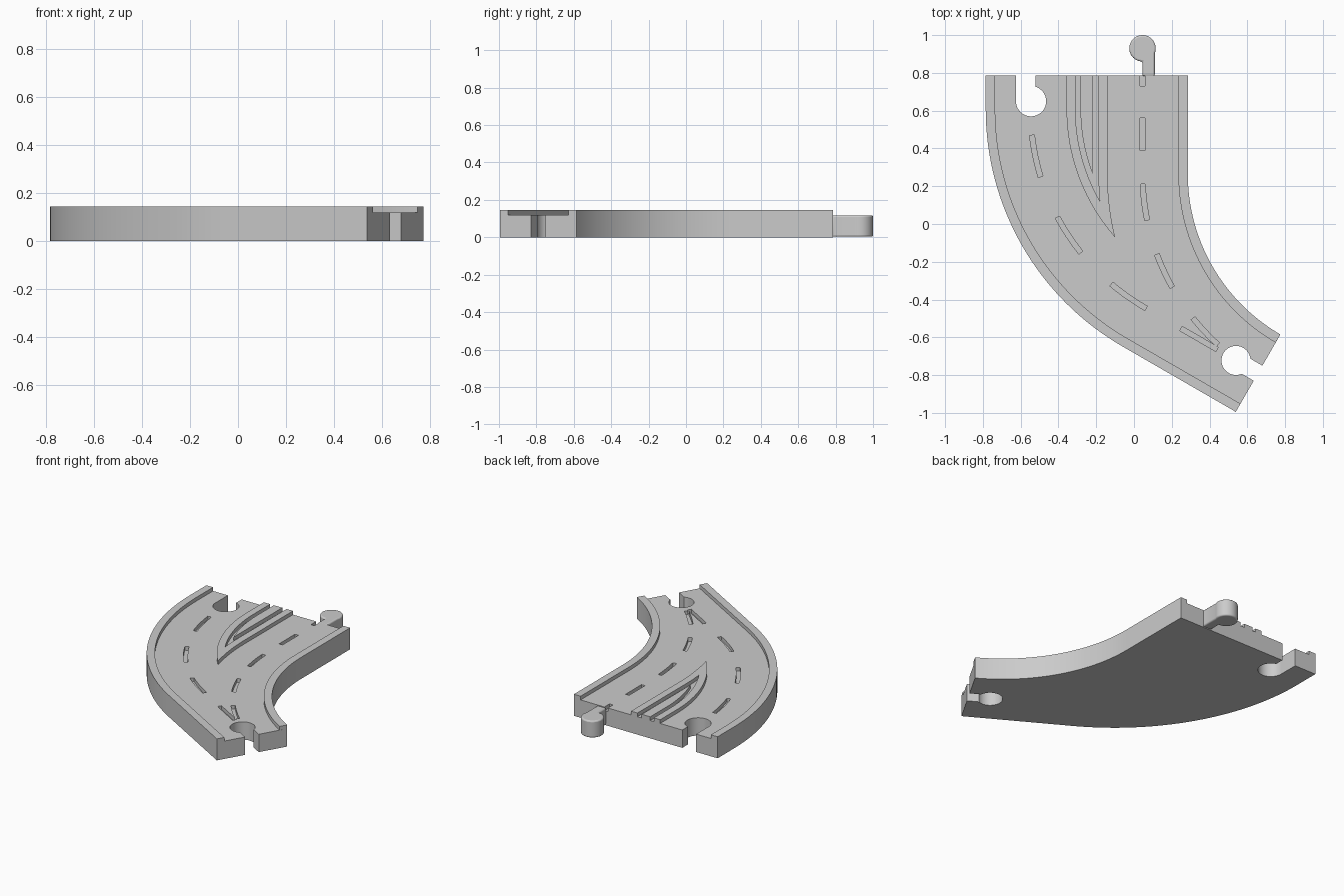
import bpy, bmesh
from math import sin, cos, acos, atan2, radians, pi
from mathutils import Vector, Matrix
from mathutils.geometry import intersect_sphere_sphere_2d

cube = bpy.data.objects.get("Cube")
if cube:
    bpy.data.objects.remove(cube)

GREY = bpy.data.materials.new("plain grey")
GREY.use_nodes = True
GREY.diffuse_color = (0.6, 0.6, 0.6, 1)
GREY.node_tree.nodes["Principled BSDF"].inputs["Base Color"].default_value = (0.6, 0.6, 0.6, 1)

BACK = 0.785                       # y of the straight back edge
ROAD, TOP = 0.12, 0.145            # road surface and rail heights
CURVE = radians(60)
BEND = Vector((0.665, 0.607))      # centre of the left lane's bend
TURN = Vector((1.265, 0.264))      # centre of the right lane's bend
END = Vector((0.657, -0.79))       # middle of the angled front end
AHEAD = Vector((sin(CURVE), -cos(CURVE)))


def on_arc(c, r, a):
    return c - r * Vector((cos(a), sin(a)))


def arc(c, r, a0, a1, n=32):
    return [on_arc(c, r, a0 + (a1 - a0) * i / n) for i in range(n + 1)]


def lane(c, r):
    """Line parallel to a lane, from the back edge to the front end."""
    pts = [Vector((c.x - r, BACK))] + arc(c, r, 0, CURVE)
    rest = (END - pts[-1]).dot(AHEAD)
    if rest > 0.01:
        pts.append(pts[-1] + AHEAD * rest)
    return pts


def wedge(r_left, r_right):
    """Left and right edges of a wedge between the lanes, meeting at a tip."""
    tip = min(intersect_sphere_sphere_2d(BEND, r_left, TURN, r_right),
              key=lambda p: p.y)
    sides = []
    for c, r in ((BEND, r_left), (TURN, r_right)):
        d = c - tip
        sides.append([Vector((c.x - r, BACK))] + arc(c, r, 0, atan2(d.y, d.x)))
    return sides[0], sides[1]


def keyhole(centre, r, x0, x1, length, turn):
    """Round head with a straight neck, the neck pointing along +y before turning."""
    a0, a1 = acos(x1 / r), acos(x0 / r) - 2 * pi
    pts = [Vector((x0, length)), Vector((x1, length))]
    pts += [Vector((r * cos(a0 + (a1 - a0) * i / 40), r * sin(a0 + (a1 - a0) * i / 40)))
            for i in range(41)]
    rot = Matrix.Rotation(turn, 2)
    return [Vector(centre) + rot @ p for p in pts]


def plate(name, outline, z0, z1):
    """Extrude a flat outline between two heights."""
    bm = bmesh.new()
    face = bm.faces.new([bm.verts.new((p.x, p.y, z0)) for p in outline])
    top = bmesh.ops.extrude_face_region(bm, geom=[face])["geom"]
    bmesh.ops.translate(bm, vec=(0, 0, z1 - z0),
                        verts=[v for v in top if isinstance(v, bmesh.types.BMVert)])
    bmesh.ops.remove_doubles(bm, verts=bm.verts, dist=0.0001)
    bmesh.ops.recalc_face_normals(bm, faces=bm.faces)
    mesh = bpy.data.meshes.new(name)
    bm.to_mesh(mesh)
    bm.free()
    mesh.materials.append(GREY)
    obj = bpy.data.objects.new(name, mesh)
    bpy.context.collection.objects.link(obj)
    return obj


def activate(obj):
    bpy.ops.object.select_all(action="DESELECT")
    obj.select_set(True)
    bpy.context.view_layer.objects.active = obj


def cut(obj, outline, z0, z1):
    cutter = plate("cutter", outline, z0, z1)
    cutter.hide_render = True
    mod = obj.modifiers.new("cut", "BOOLEAN")
    mod.operation, mod.solver, mod.object = "DIFFERENCE", "EXACT", cutter
    activate(obj)
    bpy.ops.object.modifier_apply(modifier=mod.name)
    bpy.data.objects.remove(cutter)


# Road bed
road = plate("road_bed", lane(BEND, 1.45) + lane(TURN, 0.98)[::-1], 0, ROAD)

# Sockets at the back and at the angled front end
cut(road, keyhole((-0.545, 0.65), 0.08, -0.0799, 0.023, 0.2, 0), -0.1, 0.3)
cut(road, keyhole(END - AHEAD * 0.135, 0.077, -0.046, 0.046, 0.2, -2 * CURVE), -0.1, 0.3)

# Lane dashes: curved ones by angle, straight ones by position along the lane
HALF, GROOVE = 0.013, ROAD - 0.025


def curved_dash(c, r, a0, a1):
    a0, a1 = radians(a0), radians(a1)
    cut(road, arc(c, r - HALF, a0, a1, 6) + arc(c, r + HALF, a1, a0, 6), GROOVE, 0.3)


def straight_dash(start, along, length):
    side = Vector((-along.y, along.x)) * HALF
    stop = start + along * length
    cut(road, [start + side, start - side, stop - side, stop + side], GROOVE, 0.3)


for a in (6.5, 28.1, 49.7):
    curved_dash(BEND, 1.213, a, a + 10.6)
for a in (2.5, 20.4, 38.7):
    curved_dash(TURN, 1.22, a, a + 9)
straight_dash(on_arc(BEND, 1.213, CURVE) + AHEAD * 0.22, AHEAD, 0.22)
straight_dash(Vector((0.045, 0.56)), Vector((0, -1)), 0.17)
straight_dash(Vector((0.045, 0.8)), Vector((0, -1)), 0.07)

# Side rails
left_rail = plate("right_hand_rail", lane(BEND, 1.45) + lane(BEND, 1.40)[::-1], ROAD, TOP)
right_rail = plate("left_hand_rail", lane(TURN, 0.98) + lane(TURN, 1.03)[::-1], ROAD, TOP)

# Raised divider between the lanes: a hollow wedge with a smaller one inside
out_l, out_r = wedge(1.022, 1.405)
in_l, in_r = wedge(0.975, 1.453)
core_l, core_r = wedge(0.948, 1.485)
divider = plate("divider_border", out_l + out_r[-2::-1] + in_r + in_l[-2::-1], ROAD, TOP)
core = plate("divider_core", core_l + core_r[-2::-1], ROAD, TOP)

# Connector peg with softened rims
peg = plate("connector_peg", keyhole((0.045, 0.93), 0.07, -0.065, 0, 0.147, pi), 0.003, 0.117)
bevel = peg.modifiers.new("soft_rim", "BEVEL")
bevel.width, bevel.segments, bevel.angle_limit = 0.009, 3, radians(50)

for obj in (road, left_rail, right_rail, divider, core, peg):
    activate(obj)
    bpy.ops.object.shade_smooth_by_angle(angle=radians(30))
